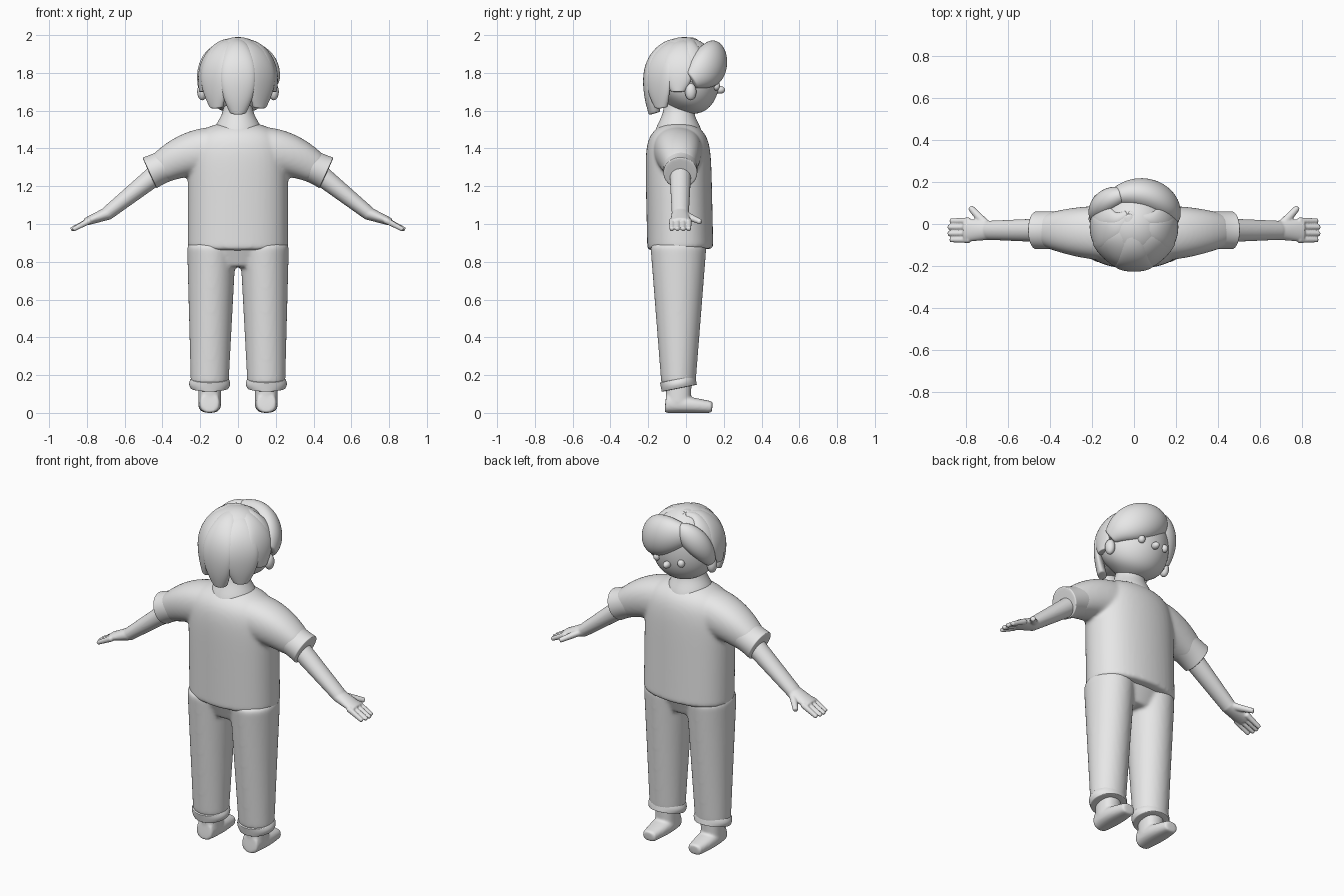
import bpy, bmesh
from math import sin, cos, pi, radians
from mathutils import Vector

cube = bpy.data.objects.get("Cube")
if cube:
    bpy.data.objects.remove(cube)

grey = bpy.data.materials.new("plain_grey")
grey.use_nodes = True
grey.diffuse_color = (0.8, 0.8, 0.8, 1)
grey.node_tree.nodes["Principled BSDF"].inputs["Base Color"].default_value = grey.diffuse_color

SKULL = Vector((0, -.01, 1.77))


def finish(name, bm):
    bmesh.ops.recalc_face_normals(bm, faces=bm.faces)
    mesh = bpy.data.meshes.new(name)
    bm.to_mesh(mesh)
    bm.free()
    mesh.materials.append(grey)
    mesh.polygons.foreach_set("use_smooth", [True] * len(mesh.polygons))
    obj = bpy.data.objects.new(name, mesh)
    bpy.context.collection.objects.link(obj)
    return obj


def signed_power(value, power):
    return abs(value) ** power * (1 if value > 0 else -1)


def dome(t, sharpness):
    return (1 - t ** sharpness) ** .5


def steps(count):
    return [i / count for i in range(count + 1)]


def span(start, end, ease=1, swell=0, count=4):
    """Stations (x, y, z, half_side, half_up) blended from start to end."""
    stations = []
    for t in steps(count):
        mix = [a + (b - a) * t for a, b in zip(start, end)]
        for axis in range(2, 5):
            mix[axis] = start[axis] + (end[axis] - start[axis]) * t ** ease
        mix[3] *= 1 + swell * sin(pi * t)
        stations.append(mix)
    return stations


def flip(side, stations):
    return [[side * s[0], *s[1:]] for s in stations]


def crisp_ends(stations):
    """Add a ring just inside each end so that the rims stay full."""
    def inside(a, b):
        return [p + (q - p) * .12 for p, q in zip(a, b)]
    first = inside(stations[0], stations[1])
    last = inside(stations[-1], stations[-2])
    return [stations[0], first, *stations[1:-1], last, stations[-1]]


def level_hint(point, tangent):
    return Vector((0, 0, 1)) if abs(tangent.y) > .8 else Vector((0, 1, 0))


def skull_hint(point, tangent):
    return point - SKULL


def brow_hint(point, tangent):
    return Vector((point.x, point.y, 0))


def loft(name, paths, hint=level_hint, power=1, voxel=0, soften=8, sides=12):
    """Skin rounded rings along every path, optionally fusing the paths."""
    bm = bmesh.new()
    for path in paths:
        stations = crisp_ends(path)
        points = [Vector(s[:3]) for s in stations]
        rings = []
        for i, (point, station) in enumerate(zip(points, stations)):
            ahead = points[min(i + 1, len(points) - 1)]
            tangent = (ahead - points[max(i - 1, 0)]).normalized()
            across = tangent.cross(hint(point, tangent)).normalized()
            up = across.cross(tangent)
            ring = []
            for k in range(sides):
                angle = 2 * pi * k / sides
                u = across * station[3] * signed_power(cos(angle), power)
                v = up * station[4] * signed_power(sin(angle), power)
                # Rings are slightly enlarged, as subdivision pulls them in
                ring.append(bm.verts.new(point + (u + v) * 1.045))
            rings.append(ring)
        for low, high in zip(rings, rings[1:]):
            for k in range(sides):
                bm.faces.new((low[k - 1], low[k], high[k], high[k - 1]))
        bm.faces.new(rings[0])
        bm.faces.new(rings[-1])
    obj = finish(name, bm)
    rounding = obj.modifiers.new("rounding", "SUBSURF")
    rounding.levels = rounding.render_levels = 2
    if voxel:
        fuse = obj.modifiers.new("fuse", "REMESH")
        fuse.mode = "VOXEL"
        fuse.voxel_size = voxel
        fuse.use_smooth_shade = True
        blend = obj.modifiers.new("blend", "SMOOTH")
        blend.factor = .5
        blend.iterations = soften


def ball(name, centre, radii, slope=None):
    """Ellipsoid, optionally keeping only the part above a sloping plane."""
    bm = bmesh.new()
    bmesh.ops.create_uvsphere(bm, u_segments=32, v_segments=20, radius=1)
    for v in bm.verts:
        v.co = Vector(centre) + v.co * Vector(radii)
    if slope:
        everything = bm.verts[:] + bm.edges[:] + bm.faces[:]
        bmesh.ops.bisect_plane(bm, geom=everything, plane_co=centre, plane_no=slope, clear_inner=True)
        bmesh.ops.holes_fill(bm, edges=bm.edges)
    finish(name, bm)


# Shirt: an upright body with domed shoulders, fused with both sleeves
body = []
for i in steps(9):
    t = sin(pi / 2 * i) * .99
    body.append((0, -.03 - .015 * t, .86 + .68 * t, .265 * dome(t, 12), .174 * dome(t, 12)))
sleeve = span((.12, -.045, 1.39, .125, .13), (.42, -.03, 1.29, .08, .08), ease=2)
loft("shirt", [body, sleeve, flip(-1, sleeve)], power=.87, voxel=.01)

# Trousers: hips fused with two tapering legs
hips = span((0, -.04, .77, .18, .1), (0, -.04, .9, .27, .15), ease=.5)
leg = span((.14, -.04, .9, .13, .15), (.15, -.04, .14, .1, .09))
loft("trousers", [hips, leg, flip(-1, leg)], voxel=.01)

for s, side in ((1, "right"), (-1, "left")):
    # Rolled hems on sleeve and trouser leg
    cuff = span((.36, -.03, 1.32, .09, .09), (.47, -.03, 1.27, .09, .09), swell=-.06)
    hem = span((.15, -.035, .13, .1, .095), (.15, -.045, .18, .1, .095), swell=.1)
    loft(side + "_sleeve_cuff", [flip(s, cuff)])
    loft(side + "_trouser_hem", [flip(s, hem)])

    # Shoe rising into the ankle
    shoe = span((.15, -.11, .055, .05, .055), (.15, .14, .03, .04, .03), swell=.35)
    ankle = span((.15, -.04, .05, .06, .065), (.15, -.04, .2, .06, .07))
    loft(side + "_shoe", [flip(s, shoe), flip(s, ankle)], power=.8, voxel=.007, soften=5)

    # Arm, palm, four fingers and thumb fused together
    limbs = [span((.36, -.03, 1.32, .06, .06), (.7, -.03, 1.05, .036, .045)),
             span((.68, -.03, 1.06, .036, .045), (.81, -.03, 1.01, .02, .055)),
             span((.7, -.01, 1.05, .02, .025), (.78, .08, 1.01, .014, .014))]
    for finger in range(4):
        y = .015 - .03 * finger
        tip = .89 - .01 * abs(finger - 1.5)
        limbs.append(span((.78, y, 1.02, .017, .016), (tip, y, .97, .012, .012)))
    loft(side + "_arm", [flip(s, limb) for limb in limbs], voxel=.005, soften=4)

    # Ear and eye
    ball(side + "_ear", (s * .19, .025, 1.7), (.026, .03, .045))
    ball(side + "_eye", (s * .08, .16, 1.73), (.02, .02, .023))

# Neck flaring out into the neckline
collar = span((0, -.04, 1.42, .12, .14), (0, -.04, 1.51, .13, .12), count=2)
loft("neck", [collar + span((0, -.04, 1.58, .08, .08), (0, -.03, 1.7, .07, .08), count=2)])

# Head with the chin set forward, and a button nose
head = []
for t in steps(9):
    c = .97 * (2 * t - 1)
    size = dome(abs(c), 3)
    head.append((0, -.06 * c * min(c, 0), 1.785 + .185 * c, .19 * size, .178 * size))
loft("head", [head], sides=16)
ball("nose", (0, .18, 1.71), (.02, .027, .02))

# Hair cap, sliced along the hairline
ball("hair_cap", SKULL, (.194, .196, .22), slope=(0, -.6, .8))


def leaf(t):
    """Width of a lock of hair: narrow root, full middle, narrow tip."""
    return sin(pi * (.15 + .75 * t)) ** .7


def lock(name, azimuth, bottom, width, thickness):
    """Lock draped over the skull from the crown down to a height."""
    stations = [(-.03, .05, 1.965, width / 3, thickness * .7)]
    for t in steps(6):
        rise = .185 + (bottom - SKULL.z - .185) * t
        reach = .187 * dome(abs(rise) / (.205 if rise > 0 else .33), 2)
        x, y = reach * cos(azimuth), reach * sin(azimuth)
        stations.append((x, SKULL.y + y, SKULL.z + rise, width * leaf(t), thickness))
    loft(name, [stations], hint=skull_hint)


def fringe(name, start, end, top, drop, height, depth):
    """Puffy lobe swept around the brow between two azimuths."""
    stations = []
    for t in steps(6):
        a = radians(start + (end - start) * t)
        z = top - drop * t ** 1.5
        stations.append((.19 * cos(a), .145 * sin(a), z, height * leaf(t), depth * leaf(t)))
    loft(name, [stations], hint=brow_hint)


# Locks around the back and sides, mirrored about the middle one
back = radians(270)
lock("back_lock", back, 1.585, .095, .032)
for s, side in ((1, "right"), (-1, "left")):
    lock(side + "_rear_lock", back + s * radians(43), 1.615, .095, .025)
    lock(side + "_side_lock", back + s * radians(80), 1.7, .085, .025)
    lock(side + "_temple_lock", back + s * radians(108), 1.75, .06, .025)

# Swept fringe: one wide lobe and one small lobe
fringe("wide_fringe", 115, 10, 1.89, .13, .115, .083)
fringe("small_fringe", 105, 168, 1.92, .2, .07, .06)
